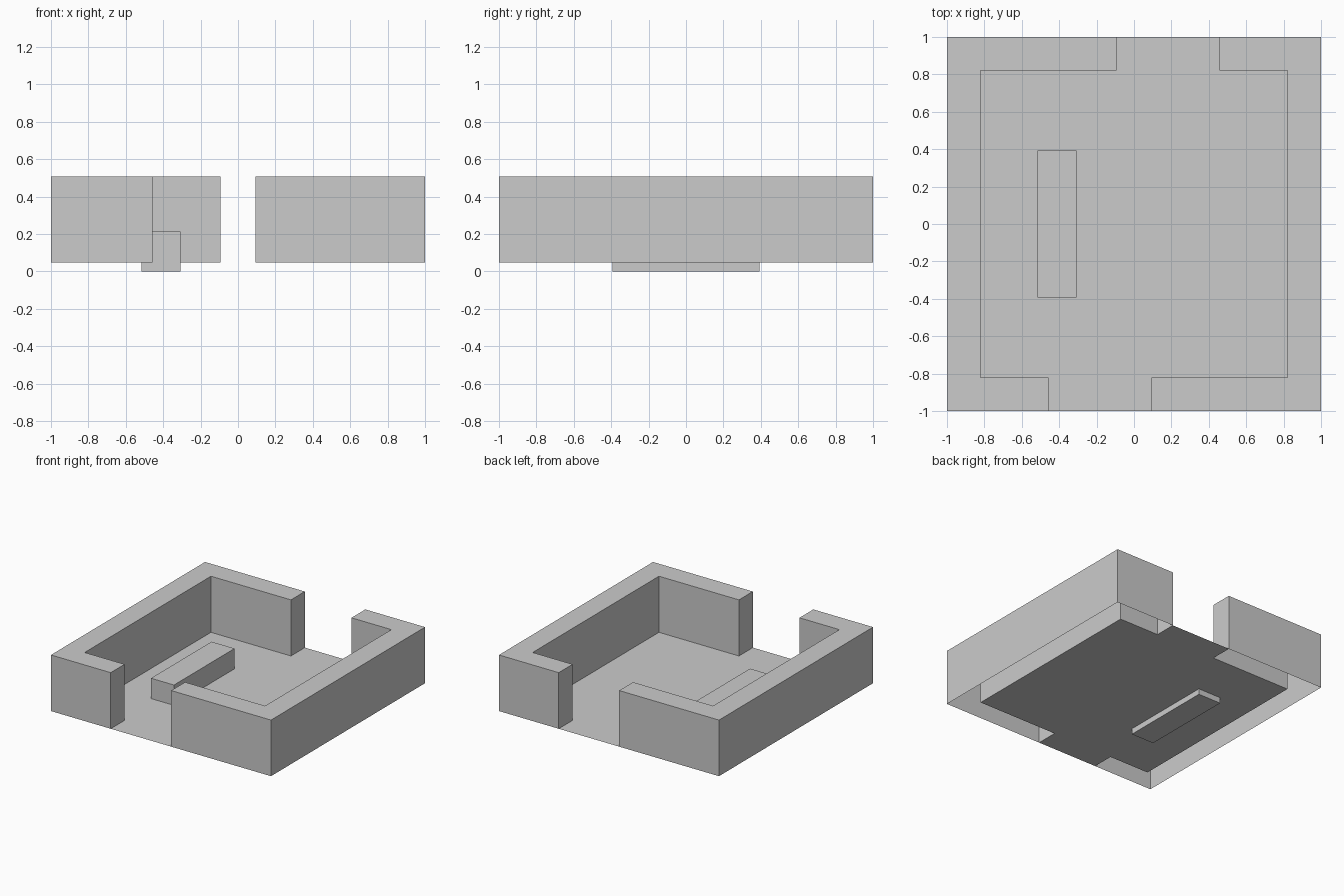
import bpy, bmesh
from math import pi
from mathutils import Matrix

if "Cube" in bpy.data.objects:
    bpy.data.objects.remove(bpy.data.objects["Cube"])

FLOOR_Z, WALL_TOP = 0.047, 0.508
OUT, INN = 1.0, 0.82              # outer and inner wall lines
DOOR_A, DOOR_B = 0.457, 0.093     # door edges


def finish(name, bm):
    me = bpy.data.meshes.new(name)
    bm.to_mesh(me)
    bm.free()
    ob = bpy.data.objects.new(name, me)
    bpy.context.collection.objects.link(ob)
    return ob


def shell(name, outline, z_top, z_bottom, turn=0.0):
    """Flat top cap with side faces dropped down from it, open underneath."""
    bm = bmesh.new()
    top = [bm.verts.new((x, y, z_top)) for x, y in outline]
    low = [bm.verts.new((x, y, z_bottom)) for x, y in outline]
    bm.faces.new(top)
    n = len(outline)
    for i in range(n):
        j = (i + 1) % n
        bm.faces.new((top[j], top[i], low[i], low[j]))
    bm.transform(Matrix.Rotation(turn, 4, 'Z'))
    return finish(name, bm)


# Walls: one C-shaped half, repeated by a half turn to leave offset doorways
half_wall = [(-DOOR_A, -OUT), (-DOOR_A, -INN), (-INN, -INN), (-INN, INN),
             (-DOOR_B, INN), (-DOOR_B, OUT), (-OUT, OUT), (-OUT, -OUT)]
shell("left_wall", half_wall, WALL_TOP, FLOOR_Z)
shell("right_wall", half_wall, WALL_TOP, FLOOR_Z, pi)

# Floor: thin sheet filling the room and both doorways
half_floor = [(-INN, INN), (-INN, -INN), (-DOOR_A, -INN), (-DOOR_A, -OUT),
              (DOOR_B, -OUT), (DOOR_B, -INN)]
outline = half_floor + [(-x, -y) for x, y in half_floor]
bm = bmesh.new()
bm.faces.new([bm.verts.new((x, y, FLOOR_Z)) for x, y in outline])
finish("floor", bm)

# Bench: low block passing through the floor down to the ground
bm = bmesh.new()
bmesh.ops.create_cube(bm, size=1.0)
bm.transform(Matrix.Translation((-0.412, 0.001, 0.107))
             @ Matrix.Diagonal((0.209, 0.786, 0.214, 1.0)))
finish("bench", bm)
